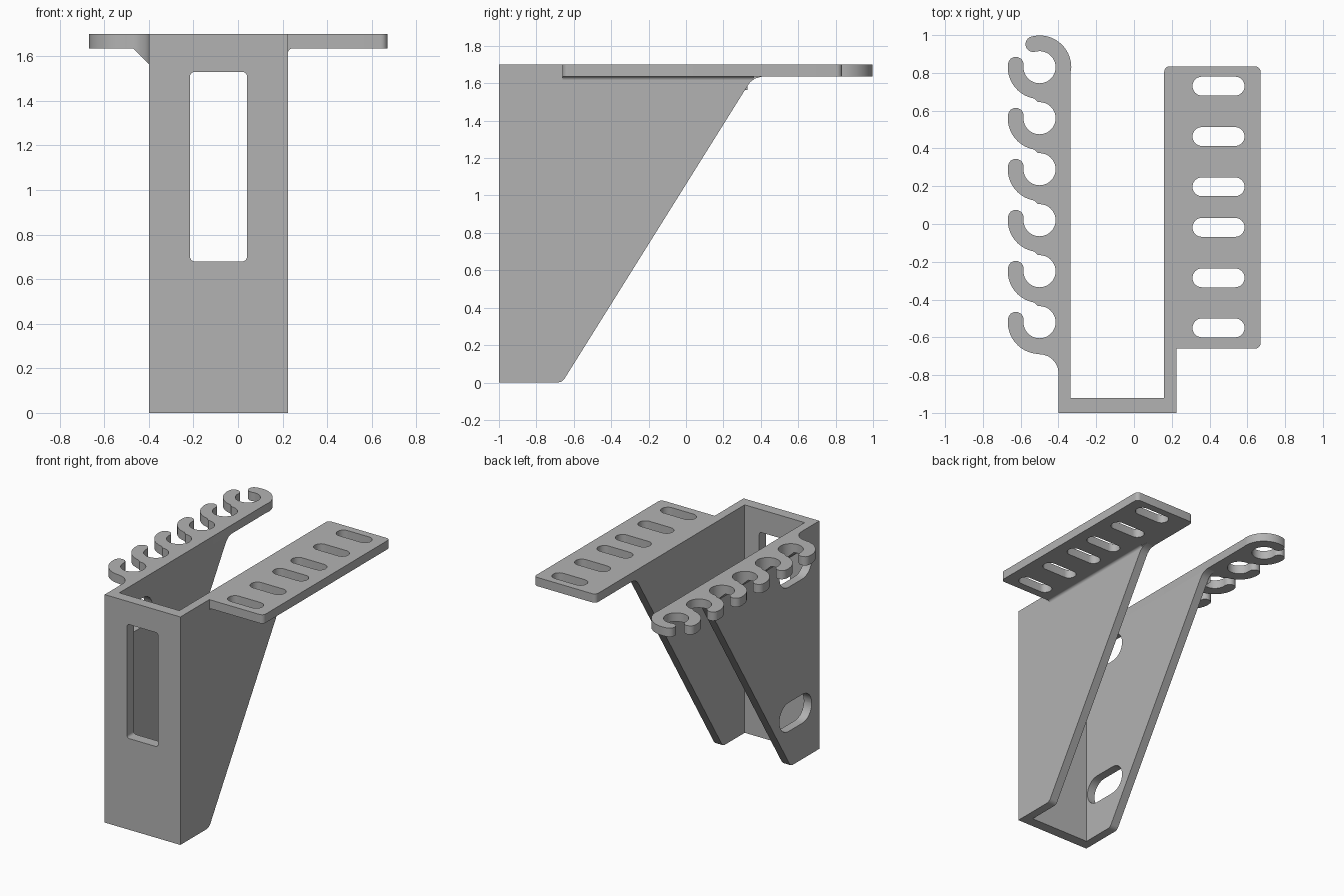
import bpy, bmesh
from math import cos, sin, radians

cube = bpy.data.objects.get("Cube")
if cube:
    bpy.data.objects.remove(cube, do_unlink=True)

grey = bpy.data.materials.new("plain_grey")
grey.use_nodes = True
COLOUR = (0.45, 0.45, 0.45, 1)
grey.diffuse_color = COLOUR
grey.node_tree.nodes["Principled BSDF"].inputs["Base Color"].default_value = COLOUR


def arc(cx, cy, r, start, end, steps=12):
    """Points on an arc, angles in degrees, in either direction."""
    angles = [radians(start + (end - start) * i / steps) for i in range(steps + 1)]
    return [(cx + r * cos(a), cy + r * sin(a)) for a in angles]


def rounded_rect(u0, u1, v0, v1, r):
    pts = []
    for u, v, a in ((u1 - r, v1 - r, 0), (u0 + r, v1 - r, 90),
                    (u0 + r, v0 + r, 180), (u1 - r, v0 + r, 270)):
        pts += arc(u, v, r, a, a + 90, 8)
    return pts


def slab(name, axis, low, high, outline, holes=()):
    """Extrude a flat outline with holes along the given axis."""
    curve = bpy.data.curves.new(name + "_profile", 'CURVE')
    curve.dimensions = '2D'
    curve.fill_mode = 'BOTH'
    curve.extrude = (high - low) / 2
    for loop in (outline, *holes):
        spline = curve.splines.new('POLY')
        spline.points.add(len(loop) - 1)
        for point, (u, v) in zip(spline.points, loop):
            point.co = (u, v, 0, 1)
        spline.use_cyclic_u = True
    helper = bpy.data.objects.new(name + "_profile", curve)
    bpy.context.collection.objects.link(helper)
    bpy.context.view_layer.update()
    mesh = bpy.data.meshes.new_from_object(
        helper.evaluated_get(bpy.context.evaluated_depsgraph_get()))
    bpy.data.objects.remove(helper, do_unlink=True)
    bm = bmesh.new()
    bm.from_mesh(mesh)
    middle = (low + high) / 2
    for vert in bm.verts:
        u, v, d = vert.co
        d += middle
        vert.co = {'X': (d, u, v), 'Y': (u, d, v), 'Z': (u, v, d)}[axis]
    bmesh.ops.remove_doubles(bm, verts=bm.verts, dist=0.0002)
    bmesh.ops.recalc_face_normals(bm, faces=bm.faces)
    bm.to_mesh(mesh)
    bm.free()
    mesh.materials.clear()
    mesh.materials.append(grey)
    obj = bpy.data.objects.new(name, mesh)
    bpy.context.collection.objects.link(obj)
    return obj


def smooth(obj):
    bpy.ops.object.select_all(action='DESELECT')
    obj.select_set(True)
    bpy.context.view_layer.objects.active = obj
    bpy.ops.object.shade_smooth_by_angle(angle=radians(35))


TOP, UNDER = 1.7, 1.635
LEFT, RIGHT = 0.225, -0.4
LEFT_IN, RIGHT_IN = 0.16, -0.335
BACK = -0.92

# Front plate with its tall window
front_plate = slab("front_plate", 'Y', -1, BACK,
                   [(RIGHT, 0), (LEFT, 0), (LEFT, TOP), (RIGHT, TOP)],
                   [rounded_rect(-0.215, 0.04, 0.68, 1.53, 0.02)])


# Side walls: tapered downwards, stepped at the top to meet the shelves
def wall_outline(step):
    return [(BACK, 0), (-0.685, 0), (-0.665, 0.005), (-0.65, 0.02),
            (0.325, 1.58), (0.342, 1.605), (0.367, 1.625), (0.405, UNDER),
            (step, UNDER), (step, TOP), (BACK, TOP)]


SHELF_FRONT, HOOK_FRONT = -0.66, -0.79
left_wall = slab("left_wall", 'X', LEFT_IN, LEFT, wall_outline(SHELF_FRONT))
wall_slots = [rounded_rect(-0.91, -0.53, z - 0.107, z + 0.107, 0.106)
              for z in (0.375, 1.45)]
right_wall = slab("right_wall", 'X', RIGHT, RIGHT_IN, wall_outline(HOOK_FRONT), wall_slots)

# Slotted shelf, square where it joins the wall
r = 0.03
shelf_outline = ([(LEFT_IN, SHELF_FRONT)] + arc(0.67 - r, SHELF_FRONT + r, r, 270, 360, 8)
                 + arc(0.67 - r, 0.835 - r, r, 0, 90, 8)
                 + arc(LEFT_IN + r, 0.835 - r, r, 90, 180, 8))
shelf_slots = [rounded_rect(0.31, 0.585, y - 0.05, y + 0.05, 0.0495)
               for y in (0.73, 0.463, 0.197, -0.018, -0.285, -0.55)]
slotted_shelf = slab("slotted_shelf", 'Z', UNDER, TOP, shelf_outline, shelf_slots)

# Row of open hooks: each is a ring with a gap and round tips
CX, INNER, OUTER, PITCH = -0.5, 0.085, 0.168, 0.27
MID, TIP = (INNER + OUTER) / 2, (OUTER - INNER) / 2


def tip(cy, angle, start):
    a = radians(angle)
    return arc(CX + MID * cos(a), cy + MID * sin(a), TIP, start, start + 180)[1:-1]


hooks_outline = [(RIGHT_IN, HOOK_FRONT)]
for i in range(6):
    cy = 0.83 - PITCH * i
    if i == 0:
        hooks_outline += [(RIGHT_IN, cy - 0.02)] + arc(CX, cy, OUTER, 0, 105, 20)
        hooks_outline += tip(cy, 105, 105)
    hooks_outline += arc(CX, cy, INNER, 105 if i == 0 else 95, -186, 36)
    hooks_outline += tip(cy, 174, -6)
    hooks_outline += arc(CX, cy, OUTER, 174, 270 if i == 5 else 260, 18)
hooks_outline += arc(CX, HOOK_FRONT, 0.1, 90, 0)
hook_row = slab("hook_row", 'Z', UNDER, TOP, hooks_outline)

# Sloping brace under the hooks, trimmed to the hook outline
hook_brace = slab("hook_brace", 'Y', -0.81, 0.33,
                  [(RIGHT, 1.565), (RIGHT, UNDER), (-0.47, UNDER)])
trimmer = slab("brace_trimmer", 'Z', 1.5, 1.8, hooks_outline)
trimmer.hide_render = True
trim = hook_brace.modifiers.new("trim", 'BOOLEAN')
trim.operation = 'INTERSECT'
trim.solver = 'EXACT'
trim.object = trimmer
bpy.context.view_layer.objects.active = hook_brace
bpy.ops.object.modifier_apply(modifier="trim")
bpy.data.objects.remove(trimmer, do_unlink=True)

# Small fillet under the slotted shelf
f = 0.018
shelf_fillet = slab("shelf_fillet", 'Y', SHELF_FRONT, 0.36,
                    [(LEFT, UNDER)] + arc(LEFT + f, UNDER - f, f, 180, 90, 6))

for part in (front_plate, left_wall, right_wall, slotted_shelf, hook_row,
             hook_brace, shelf_fillet):
    smooth(part)
